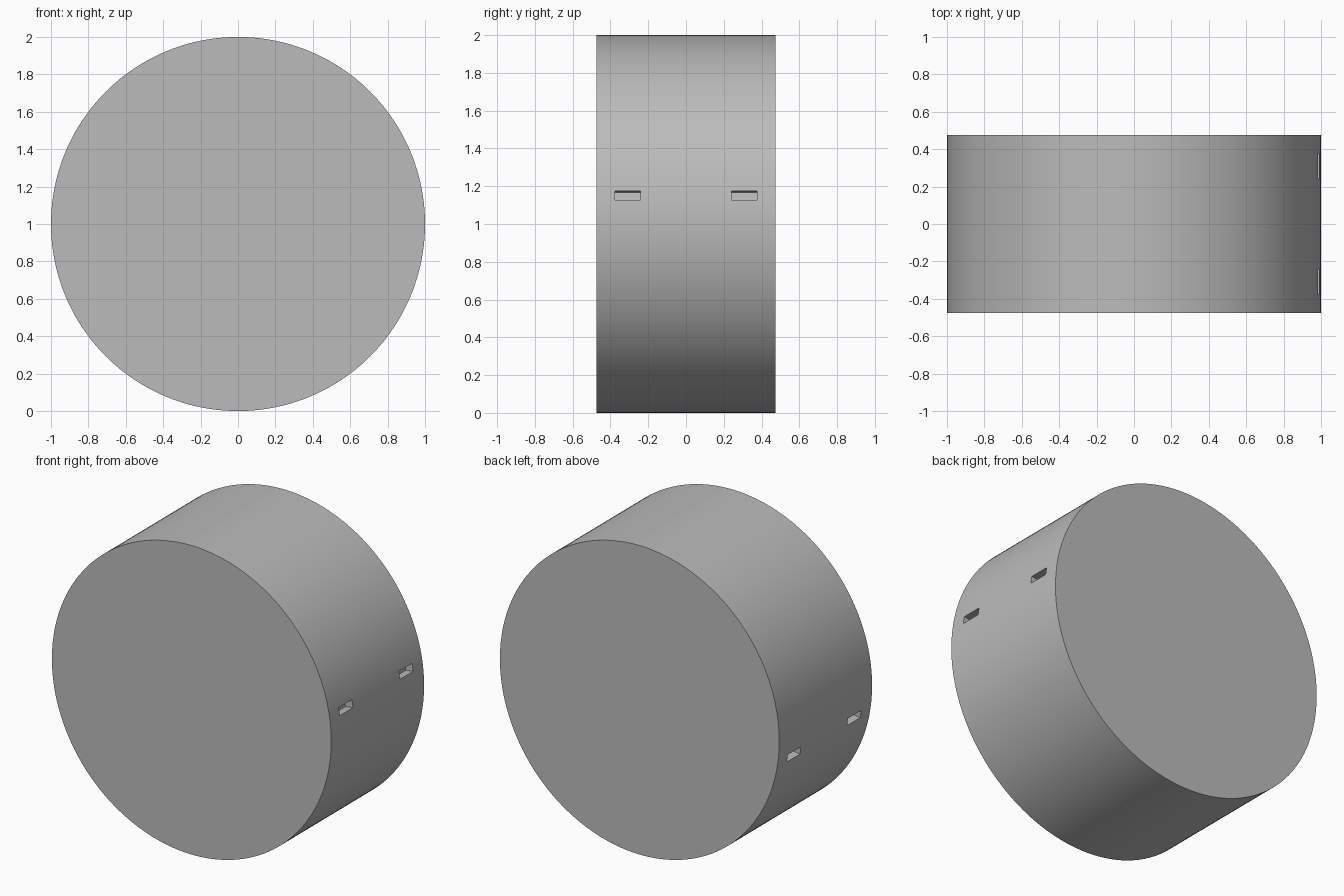
import bpy
import math
from mathutils import Vector

if "Cube" in bpy.data.objects:
    bpy.data.objects.remove(bpy.data.objects["Cube"])

RADIUS, WIDTH = 1.0, 0.95
SLOT_ANGLE = 8.7      # degrees above the horizontal on the right side
SLOT_DEPTH, SLOT_HEIGHT, SLOT_LENGTH = 0.055, 0.05, 0.135
SLOT_Y = 0.308

# Main drum, lying with its axis along y
bpy.ops.mesh.primitive_cylinder_add(vertices=160, radius=RADIUS, depth=WIDTH,
                                    location=(0, 0, RADIUS),
                                    rotation=(math.pi / 2, 0, 0))
drum = bpy.context.object
drum.name = "drum"

# Mid grey finish
grey = bpy.data.materials.new("mid_grey")
grey.diffuse_color = (0.5, 0.5, 0.5, 1)
grey.use_nodes = True
grey.node_tree.nodes["Principled BSDF"].inputs["Base Color"].default_value = grey.diffuse_color
drum.data.materials.append(grey)


def cut_slot(name, angle, y):
    """Cut a shallow radial pocket into the rim at the given angle."""
    a = math.radians(angle)
    size = SLOT_DEPTH * 2
    centre = Vector((math.cos(a) * RADIUS, y, RADIUS + math.sin(a) * RADIUS))
    bpy.ops.mesh.primitive_cube_add(size=1, location=centre, rotation=(0, -a, 0))
    cutter = bpy.context.object
    cutter.name = name
    cutter.scale = (size, SLOT_LENGTH, SLOT_HEIGHT)
    cutter.hide_render = True
    cutter.data.materials.append(grey)
    bpy.context.view_layer.objects.active = drum
    mod = drum.modifiers.new(name, 'BOOLEAN')
    mod.operation = 'DIFFERENCE'
    mod.solver = 'EXACT'
    mod.object = cutter
    bpy.ops.object.modifier_apply(modifier=name)
    bpy.data.objects.remove(cutter, do_unlink=True)


# Two slots on the right, two diametrically opposite on the left
for side, angle in (("right", SLOT_ANGLE), ("left", SLOT_ANGLE + 180)):
    for end, y in (("front", -SLOT_Y), ("back", SLOT_Y)):
        cut_slot(f"slot_{side}_{end}", angle, y)

# Smooth rim with crisp edges
bpy.ops.object.select_all(action='DESELECT')
drum.select_set(True)
bpy.context.view_layer.objects.active = drum
bpy.ops.object.shade_smooth_by_angle(angle=math.radians(30))
